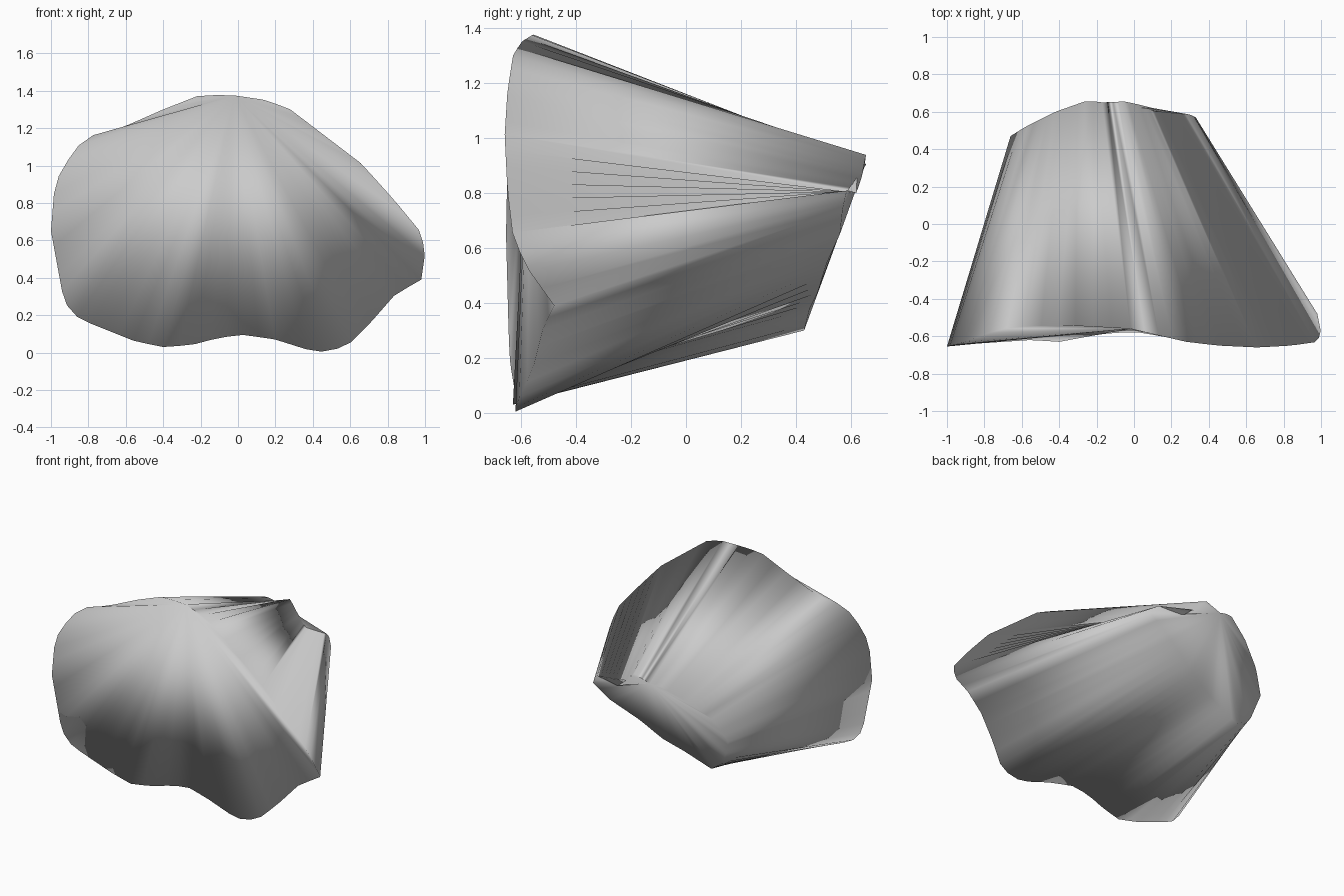
import bpy, bmesh
from mathutils import Vector

if "Cube" in bpy.data.objects:
    bpy.data.objects.remove(bpy.data.objects["Cube"])

# Each rim is four arcs running apex -> right -> bottom -> left -> apex, points are (x, y, z)
front = [
    [(-.02, -.56, 1.375), (.15, -.6, 1.35), (.28, -.63, 1.3), (.45, -.65, 1.17), (.66, -.66, 1.01),
     (.84, -.65, .81), (.98, -.63, .64), (1, -.58, .53), (.98, -.48, .39)],
    [(.84, -.52, .31), (.7, -.56, .15), (.58, -.62, .03), (.42, -.62, 0), (.2, -.61, .07),
     (.03, -.58, .095), (-.1, -.58, .08), (-.25, -.6, .04), (-.4, -.63, .03)],
    [(-.55, -.62, .06), (-.85, -.64, .18), (-.93, -.645, .27), (-1, -.655, .65)],
    [(-.98, -.65, .9), (-.93, -.64, 1.0), (-.85, -.61, 1.11), (-.77, -.58, 1.165),
     (-.65, -.55, 1.19), (-.4, -.54, 1.3), (-.2, -.55, 1.378)],
]
back = [
    [(-.17, .65, .9), (-.05, .655, .94), (.02, .64, .86), (.1, .62, .8), (.3, .585, .81),
     (.33, .57, .74)],
    [(.2, .56, .65), (0, .51, .54), (-.15, .48, .44), (-.3, .45, .38), (-.5, .43, .3)],
    [(-.6, .44, .37), (-.66, .47, .55)],
    [(-.58, .52, .7), (-.42, .6, .82), (-.25, .66, .91)],
]
steps = (20, 18, 12, 14)


def resample(points, count):
    """Spread count points evenly along an open polyline, leaving out its end."""
    lengths = [(b - a).length for a, b in zip(points, points[1:])]
    total, out = sum(lengths), []
    for i in range(count):
        d, k = total * i / count, 0
        while d > lengths[k]:
            d -= lengths[k]
            k += 1
        out.append(points[k].lerp(points[k + 1], d / lengths[k]))
    return out


def rim(arcs):
    """Join the four arcs into one closed ring of evenly divided points."""
    ring = []
    for i, arc in enumerate(arcs):
        start = [] if i == 0 else [arcs[i - 1][-1]]
        end = [arcs[0][0]] if i == 3 else []
        ring += resample([Vector(p) for p in start + arc + end], steps[i])
    return ring


bm = bmesh.new()
rings = [[bm.verts.new(p) for p in rim(arcs)] for arcs in (front, back)]
n = len(rings[0])

# Flanks: straight ruled faces from the wide front rim to the narrow back rim
for i in range(n):
    j = (i + 1) % n
    bm.faces.new((rings[0][i], rings[0][j], rings[1][j], rings[1][i]))

# Front and back faces: triangle fans spreading from the apex of each rim
for ring in rings:
    for i in range(1, n - 1):
        bm.faces.new((ring[0], ring[i], ring[i + 1]))

bmesh.ops.recalc_face_normals(bm, faces=bm.faces)
for face in bm.faces:
    face.smooth = True

mesh = bpy.data.meshes.new("boulder")
bm.to_mesh(mesh)
bm.free()
bpy.context.collection.objects.link(bpy.data.objects.new("boulder", mesh))
